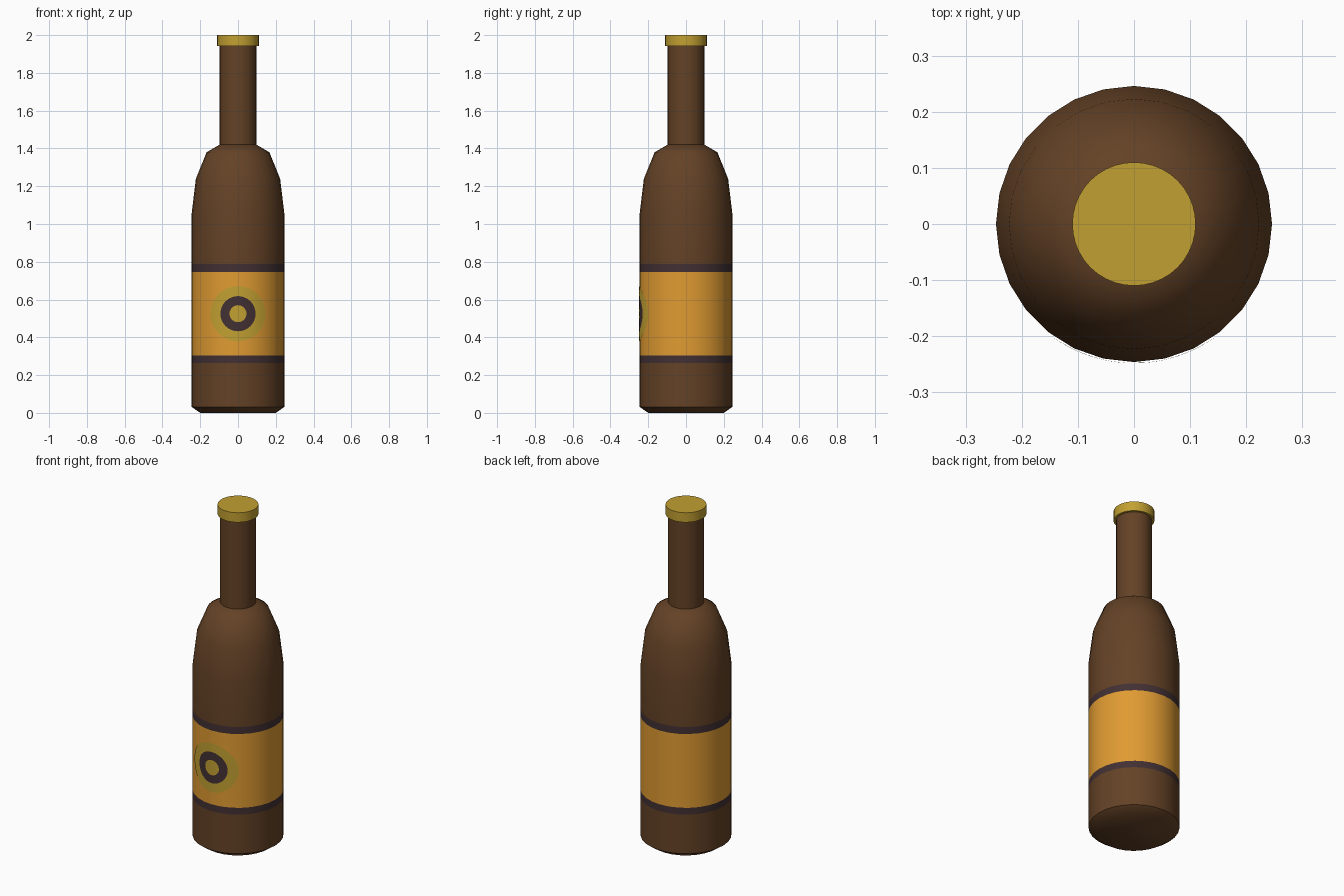
import bpy, bmesh, math

if "Cube" in bpy.data.objects:
    bpy.data.objects.remove(bpy.data.objects["Cube"])


def material(name, rgb):
    lin = [((c / 255 + 0.055) / 1.055) ** 2.4 for c in rgb]
    m = bpy.data.materials.new(name)
    m.diffuse_color = (*lin, 1)
    m.use_nodes = True
    m.node_tree.nodes["Principled BSDF"].inputs["Base Color"].default_value = m.diffuse_color
    return m


BROWN = material("brown glass", (100, 66, 38))
AMBER = material("amber label", (224, 155, 50))
DARK = material("dark band", (66, 48, 51))
GOLD = material("gold", (194, 160, 50))


def finish(name, bm, mats):
    mesh = bpy.data.meshes.new(name)
    bm.to_mesh(mesh)
    bm.free()
    ob = bpy.data.objects.new(name, mesh)
    bpy.context.collection.objects.link(ob)
    for m in mats:
        mesh.materials.append(m)
    bpy.ops.object.select_all(action='DESELECT')
    bpy.context.view_layer.objects.active = ob
    ob.select_set(True)
    bpy.ops.object.shade_smooth_by_angle(angle=math.radians(40))
    return ob


def lathe(name, profile, sides, mats, rule=lambda z: 0):
    """Revolve (radius, z) points around z and close both ends."""
    bm = bmesh.new()
    rings = [[bm.verts.new((r * math.cos(2 * math.pi * i / sides),
                            r * math.sin(2 * math.pi * i / sides), z))
              for i in range(sides)] for r, z in profile]
    for a, b in zip(rings, rings[1:]):
        for i in range(sides):
            j = (i + 1) % sides
            f = bm.faces.new((a[i], a[j], b[j], b[i]))
            f.material_index = rule(f.calc_center_median().z)
    bm.faces.new(rings[0][::-1])
    bm.faces.new(rings[-1])
    return finish(name, bm, mats)


# Body with label and trim bands coloured by height
R = 0.246


def body_colour(z):
    if 0.305 < z < 0.745:
        return 1
    return 2 if 0.265 < z < 0.787 else 0


lathe("bottle_body",
      [(0.2, 0), (R, 0.032), (R, 0.265), (R, 0.305), (R, 0.745), (R, 0.787),
       (R, 1.05), (0.223, 1.24), (0.166, 1.38), (0.097, 1.42)],
      28, [BROWN, AMBER, DARK], body_colour)

# Neck and cap
lathe("bottle_neck", [(0.097, 1.41), (0.097, 1.95)], 28, [BROWN])
lathe("bottle_cap", [(0.11, 1.943), (0.11, 2.0)], 40, [GOLD])

# Round target emblem wrapped on the front of the label
bm = bmesh.new()
N, CZ, RW = 48, 0.525, R + 0.002
radii = [0.022, 0.045, 0.068, 0.093, 0.11, 0.128, 0.146]


def wrapped(r, i):
    a = 2 * math.pi * i / N
    x = r * math.cos(a)
    return bm.verts.new((x, -math.sqrt(RW * RW - x * x), CZ + r * math.sin(a)))


rings = [[wrapped(r, i) for i in range(N)] for r in radii]
bm.faces.new(rings[0])
for k, (a, b) in enumerate(zip(rings, rings[1:])):
    for i in range(N):
        j = (i + 1) % N
        f = bm.faces.new((a[i], b[i], b[j], a[j]))
        f.material_index = 1 if k in (1, 2) else 0
finish("label_emblem", bm, [GOLD, DARK])
